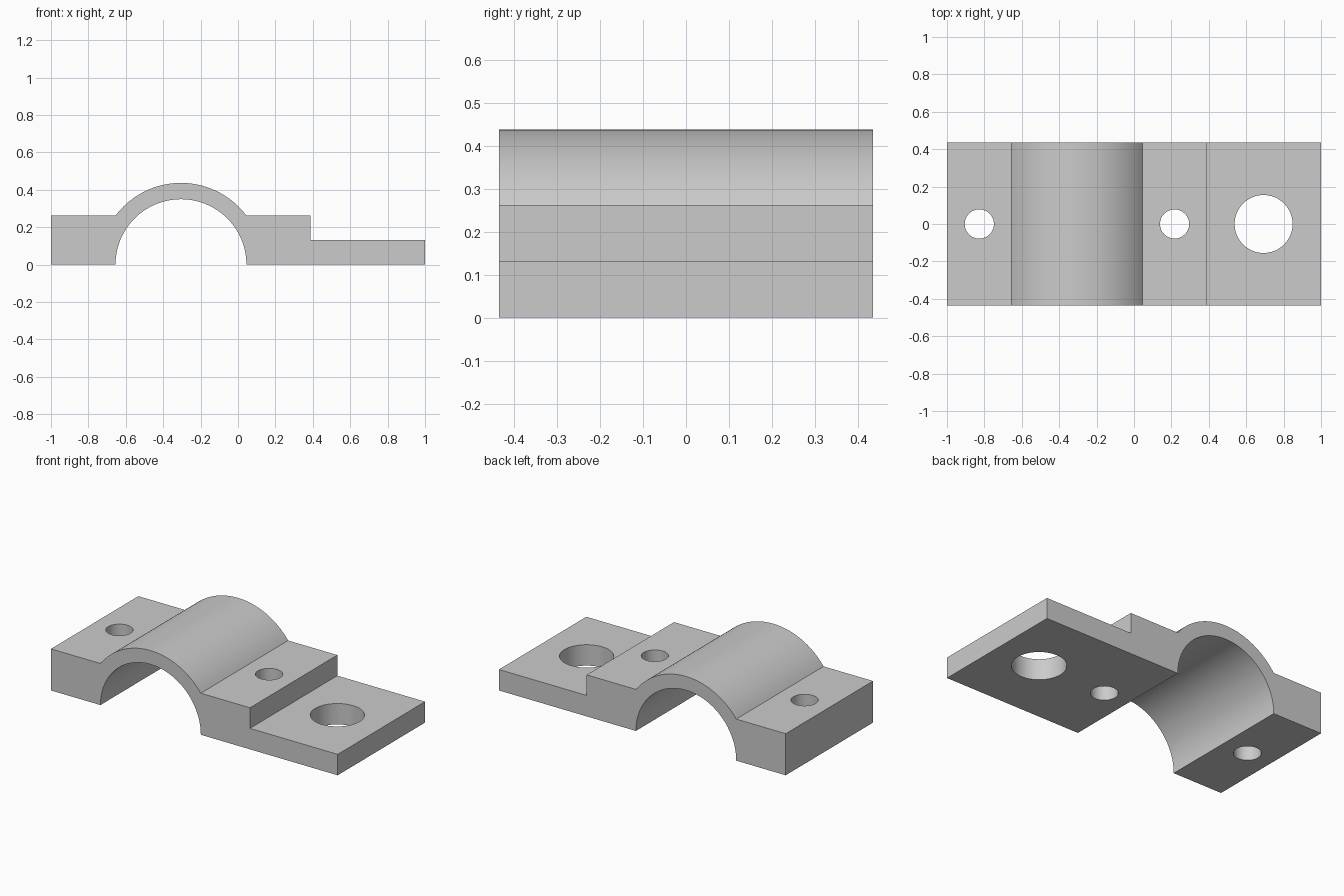
import bpy, bmesh
from math import radians, sin, cos, atan2, hypot, pi

old = bpy.data.objects.get("Cube")
if old:
    bpy.data.objects.remove(old, do_unlink=True)

DEPTH = 0.87
BORE_X, BORE_R = -0.305, 0.35
PAD_Z, TAB_Z, STEP_X = 0.262, 0.132, 0.388
CROWN_R = hypot(BORE_R, PAD_Z)

grey = bpy.data.materials.new("plain grey")
grey.use_nodes = True
colour = (0.6, 0.6, 0.6, 1)
grey.diffuse_color = colour
grey.node_tree.nodes["Principled BSDF"].inputs["Base Color"].default_value = colour


def arc(radius, start, end, steps):
    """Points of an arc about the bore axis, in the xz plane."""
    angles = [start + (end - start) * i / steps for i in range(steps + 1)]
    return [(BORE_X + radius * cos(a), radius * sin(a)) for a in angles]


# Clamp body: side profile with bore and crown, extruded front to back
lip = atan2(PAD_Z, BORE_R)
profile = [(-1, 0)] + arc(BORE_R, pi, 0, 64)
profile += [(1, 0), (1, TAB_Z), (STEP_X, TAB_Z), (STEP_X, PAD_Z)]
profile += arc(CROWN_R, lip, pi - lip, 48) + [(-1, PAD_Z)]

bm = bmesh.new()
face = bm.faces.new([bm.verts.new((x, -DEPTH / 2, z)) for x, z in profile])
grown = bmesh.ops.extrude_face_region(bm, geom=[face])["geom"]
bmesh.ops.translate(bm, vec=(0, DEPTH, 0),
                    verts=[v for v in grown if isinstance(v, bmesh.types.BMVert)])
bmesh.ops.recalc_face_normals(bm, faces=bm.faces)
mesh = bpy.data.meshes.new("clamp_body")
bm.to_mesh(mesh)
bm.free()
mesh.materials.append(grey)
body = bpy.data.objects.new("clamp_body", mesh)
bpy.context.collection.objects.link(body)


# Bolt holes in both pads and the larger mounting hole in the tab
def drill(name, x, radius):
    bpy.ops.mesh.primitive_cylinder_add(vertices=64, radius=radius, depth=1,
                                        location=(x, 0, 0.1))
    cutter = bpy.context.object
    cutter.name = name
    cutter.hide_render = True
    cutter.data.materials.append(grey)
    cut = body.modifiers.new(name, "BOOLEAN")
    cut.operation = "DIFFERENCE"
    cut.solver = "EXACT"
    cut.object = cutter
    bpy.context.view_layer.objects.active = body
    bpy.ops.object.modifier_apply(modifier=name)
    bpy.data.objects.remove(cutter, do_unlink=True)


drill("outer_bolt_hole", -0.827, 0.078)
drill("inner_bolt_hole", 0.217, 0.078)
drill("mounting_hole", 0.693, 0.155)

# Smooth the curved walls, keep the edges crisp
bpy.ops.object.select_all(action="DESELECT")
body.select_set(True)
bpy.context.view_layer.objects.active = body
bpy.ops.object.shade_smooth_by_angle(angle=radians(30))
